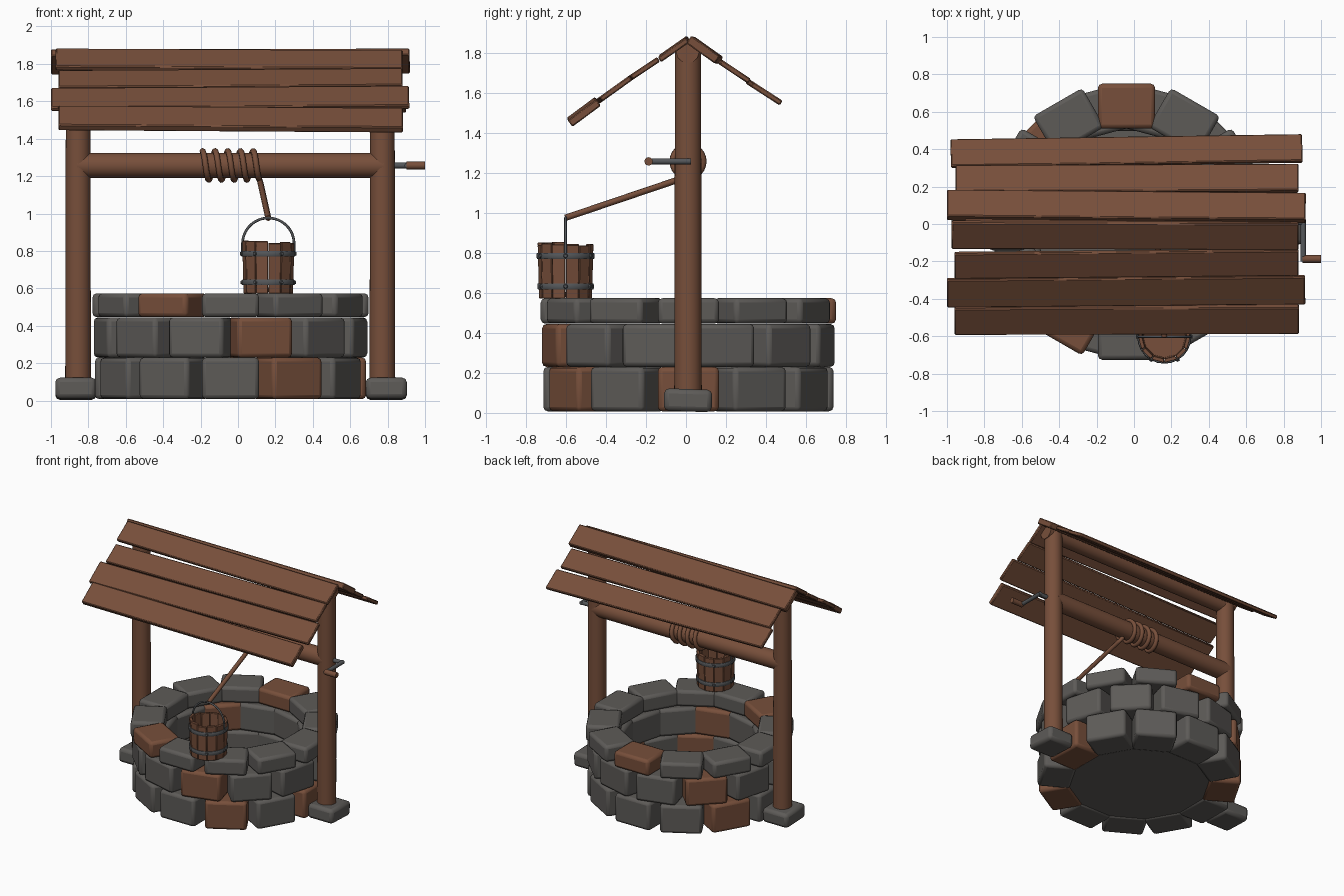
import bpy, bmesh, math, random
from math import sin, cos, pi, radians
from mathutils import Vector, Matrix

random.seed(4)
if "Cube" in bpy.data.objects:
    bpy.data.objects.remove(bpy.data.objects["Cube"], do_unlink=True)


def material(name, rgb):
    m = bpy.data.materials.new(name)
    m.use_nodes = True
    m.diffuse_color = (*rgb, 1)
    m.node_tree.nodes["Principled BSDF"].inputs["Base Color"].default_value = (*rgb, 1)
    return m


WOOD = material("brown wood", (0.185, 0.078, 0.043))
GREY = material("grey stone", (0.11, 0.104, 0.097))
METAL = material("dark metal", (0.09, 0.096, 0.102))


def finish(name, bm, mat, bevel=0, segments=2):
    bmesh.ops.recalc_face_normals(bm, faces=bm.faces)
    mesh = bpy.data.meshes.new(name)
    bm.to_mesh(mesh)
    bm.free()
    ob = bpy.data.objects.new(name, mesh)
    bpy.context.collection.objects.link(ob)
    mesh.materials.append(mat)
    if bevel:
        mod = ob.modifiers.new("Bevel", "BEVEL")
        mod.width, mod.segments = bevel, segments
    bpy.ops.object.select_all(action="DESELECT")
    ob.select_set(True)
    bpy.context.view_layer.objects.active = ob
    bpy.ops.object.shade_smooth_by_angle(angle=radians(35))


def box(name, size, matrix, mat, bevel, segments=2):
    bm = bmesh.new()
    bmesh.ops.create_cube(bm, size=1, matrix=matrix @ Matrix.Diagonal((*size, 1)))
    finish(name, bm, mat, bevel, segments)


def rod(name, a, b, r1, mat, r2=None, sides=32):
    a, b = Vector(a), Vector(b)
    bm = bmesh.new()
    turn = (b - a).to_track_quat("Z", "Y").to_matrix().to_4x4()
    bmesh.ops.create_cone(bm, cap_ends=True, segments=sides, radius1=r1,
                          radius2=r1 if r2 is None else r2, depth=(b - a).length,
                          matrix=Matrix.Translation((a + b) / 2) @ turn)
    finish(name, bm, mat)


def tube(name, points, radius, mat):
    curve = bpy.data.curves.new(name, "CURVE")
    curve.dimensions = "3D"
    curve.bevel_depth, curve.bevel_resolution = radius, 2
    curve.use_fill_caps = True
    line = curve.splines.new("POLY")
    line.points.add(len(points) - 1)
    for p, co in zip(line.points, points):
        p.co = (*co, 1)
    line.use_smooth = True
    ob = bpy.data.objects.new(name, curve)
    bpy.context.collection.objects.link(ob)
    curve.materials.append(mat)


def ring(name, center, profile, mat, sides=24):
    # Closed radius/height profile turned around a vertical axis
    bm = bmesh.new()
    loops = [[bm.verts.new((center[0] + r * cos(2 * pi * i / sides),
                            center[1] + r * sin(2 * pi * i / sides), z))
              for r, z in profile] for i in range(sides)]
    n = len(profile)
    for i in range(sides):
        p, q = loops[i], loops[(i + 1) % sides]
        for k in range(n):
            bm.faces.new((p[k], p[(k + 1) % n], q[(k + 1) % n], q[k]))
    finish(name, bm, mat)


# Stone wall: three staggered courses of twelve blocks
WELL = Vector((-0.04, 0.012, 0))
courses = [("lower", 0.008, 0.23, 0.725, 0, (0, 150, 300)),
           ("middle", 0.23, 0.444, 0.722, 15, (135, 285)),
           ("upper", 0.446, 0.573, 0.738, 0, (90, 240))]
for label, z0, z1, outer, offset, brown in courses:
    for i in range(12):
        deg = offset + 30 * i
        place = (Matrix.Translation(WELL) @ Matrix.Rotation(radians(deg), 4, "Z")
                 @ Matrix.Translation((outer - 0.12, 0, (z0 + z1) / 2)))
        box(f"{label}_stone_{i + 1}", (0.24, 0.305, z1 - z0), place,
            WOOD if deg in brown else GREY, 0.022)
rod("well_floor", WELL + Vector((0, 0, 0.015)), WELL + Vector((0, 0, 0.03)), 0.56, GREY)

# Posts with foot stones
for side, x, foot in (("right", -0.855, -0.867), ("left", 0.772, 0.793)):
    rod(f"{side}_post", (x, 0.01, 0.01), (x, 0.01, 1.82), 0.069, WOOD, 0.065)
    box(f"{side}_foot_stone", (0.22, 0.24, 0.112),
        Matrix.Translation((foot, 0.01, 0.063)) @ Matrix.Rotation(radians(-2), 4, "X"), GREY, 0.025)

# Horizontal beams
AXIS = 1.257
rod("ridge_beam", (-0.9, 0.008, 1.805), (0.84, 0.008, 1.805), 0.058, WOOD, sides=12)
rod("winch_beam", (-0.86, 0.01, AXIS), (0.777, 0.01, AXIS), 0.067, WOOD)

# Crank
rod("crank_axle", (0.76, 0.01, AXIS), (0.905, 0.01, AXIS), 0.016, METAL, sides=12)
rod("crank_arm", (0.905, 0.025, AXIS), (0.905, -0.2, AXIS), 0.015, METAL, sides=12)
rod("crank_handle", (0.9, -0.187, AXIS), (1.0, -0.187, AXIS), 0.021, WOOD, sides=12)

# Rope wound on the winch, then running out to the bucket handle
BUCKET = (0.162, -0.602)
turns, steps = 4.5, 108
rope = []
for i in range(steps + 1):
    t = i / steps
    a = 2 * pi * turns * t
    rope.append((-0.19 + 0.305 * t, 0.01 - 0.077 * sin(a), AXIS + 0.077 * cos(a)))
rope += [(0.12, -0.04, 1.165), (*BUCKET, 0.975)]
tube("rope", rope, 0.016, WOOD)

# Bucket staves, flared slightly, with uneven tops
STAVES = 12
for i in range(STAVES):
    a0 = 2 * pi * i / STAVES + 0.01
    a1 = 2 * pi * (i + 1) / STAVES - 0.01
    top = 0.835 + random.uniform(0, 0.022)
    bm = bmesh.new()
    corners = []
    for z, r in ((0.572, 0.133), (top, 0.14)):
        for rad, ang in ((r, a0), (r, a1), (r - 0.022, a1), (r - 0.022, a0)):
            corners.append(bm.verts.new((BUCKET[0] + rad * cos(ang), BUCKET[1] + rad * sin(ang), z)))
    bm.faces.new(corners[:4])
    bm.faces.new(corners[4:])
    for k in range(4):
        n = (k + 1) % 4
        bm.faces.new((corners[k], corners[n], corners[n + 4], corners[k + 4]))
    finish(f"bucket_stave_{i + 1}", bm, WOOD, 0.003, 1)
rod("bucket_bottom", (*BUCKET, 0.58), (*BUCKET, 0.605), 0.12, WOOD, sides=24)

# Metal hoops with rivets, and the bail handle
for label, z, r in (("lower", 0.632, 0.141), ("upper", 0.785, 0.145)):
    ring(f"{label}_hoop", BUCKET, [(r - 0.014, z - 0.015), (r - 0.003, z - 0.015), (r, z - 0.01),
                                   (r, z + 0.01), (r - 0.003, z + 0.015), (r - 0.014, z + 0.015)], METAL)
    for i in range(6):
        a = 2 * pi * i / 6
        d = Vector((cos(a), sin(a), 0))
        c = Vector((*BUCKET, z))
        rod(f"{label}_rivet_{i + 1}", c + d * (r - 0.005), c + d * (r + 0.007), 0.013, METAL, 0.008, 8)
arc = [(BUCKET[0] + 0.138 * cos(pi * i / 24), BUCKET[1], 0.838 + 0.138 * sin(pi * i / 24))
       for i in range(25)]
arc = [(arc[0][0], BUCKET[1], 0.785)] + arc + [(arc[-1][0], BUCKET[1], 0.785)]
tube("bucket_handle", arc, 0.007, METAL)

# Roof planks: x range, upper edge (y, z), lower edge (y, z), thickness, skew, drop toward the left
planks = [
    ("front", -0.975, 0.88, (0.01, 1.868), (-0.13, 1.77), 0.03, -0.2, 0.2),
    ("front", -0.96, 0.88, (-0.145, 1.762), (-0.28, 1.672), 0.028, 0.6, 0),
    ("front", -1.0, 0.915, (-0.285, 1.668), (-0.433, 1.562), 0.028, 0.6, 0),
    ("front", -0.96, 0.882, (-0.44, 1.557), (-0.582, 1.452), 0.04, 0.2, 0.5),
    ("back", -1.0, 0.918, (0.022, 1.864), (0.165, 1.762), 0.046, -0.6, 0.2),
    ("back", -0.955, 0.88, (0.17, 1.755), (0.313, 1.66), 0.028, 0.3, 0),
    ("back", -0.98, 0.9, (0.318, 1.65), (0.462, 1.557), 0.028, 1.0, 0)]
for i, (side, x0, x1, hi, lo, thick, skew, drop) in enumerate(planks):
    dy, dz = lo[0] - hi[0], lo[1] - hi[1]
    if dy < 0:
        dy, dz = -dy, -dz
    place = (Matrix.Translation(((x0 + x1) / 2, (hi[0] + lo[0]) / 2, (hi[1] + lo[1]) / 2))
             @ Matrix.Rotation(radians(drop), 4, "Y")
             @ Matrix.Rotation(math.atan2(dz, dy), 4, "X") @ Matrix.Rotation(radians(skew), 4, "Z"))
    box(f"{side}_roof_plank_{i + 1}", (x1 - x0, math.hypot(dy, dz), thick), place, WOOD, 0.006, 1)
